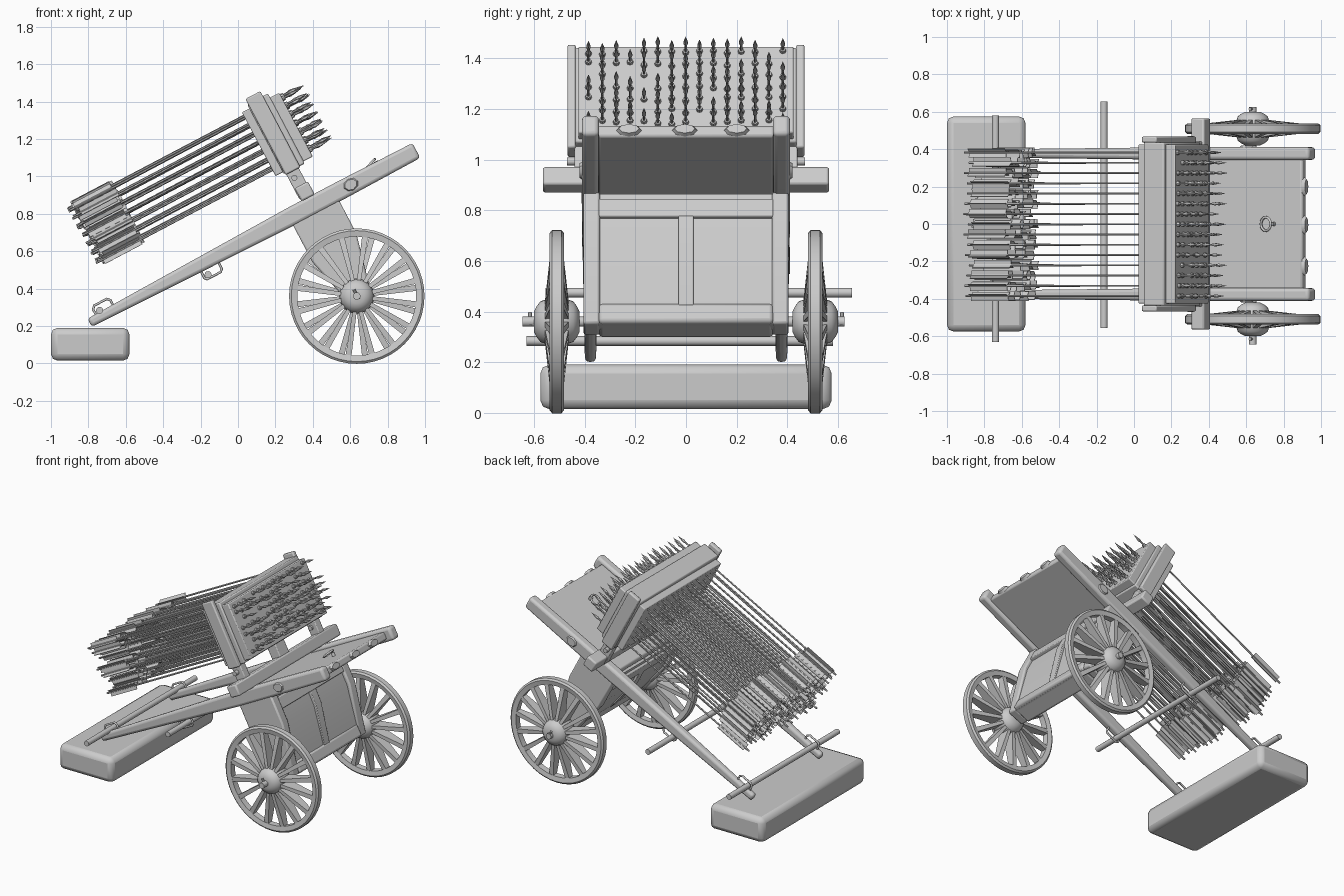
import bpy, bmesh, math, random
from mathutils import Matrix, Vector

if "Cube" in bpy.data.objects:
    bpy.data.objects.remove(bpy.data.objects["Cube"])

random.seed(4)
I = Matrix()
# tilted frame: x along the shafts, z square to them, origin on the axle
T = Matrix.Translation((0.635, 0, 0.36)) @ Matrix.Rotation(math.radians(-27.8), 4, 'Y')


def finish(name, bm, frame=I, bevel=0.0, seg=2):
    bmesh.ops.recalc_face_normals(bm, faces=bm.faces)
    me = bpy.data.meshes.new(name)
    bm.to_mesh(me)
    bm.free()
    ob = bpy.data.objects.new(name, me)
    bpy.context.collection.objects.link(ob)
    ob.matrix_world = frame
    if bevel:
        m = ob.modifiers.new("Bevel", 'BEVEL')
        m.width, m.segments = bevel, seg
    bpy.ops.object.select_all(action='DESELECT')
    bpy.context.view_layer.objects.active = ob
    ob.select_set(True)
    bpy.ops.object.shade_smooth_by_angle(angle=math.radians(40))
    return ob


def add_box(bm, x0, x1, y0, y1, z0, z1):
    m = Matrix.Translation(((x0 + x1) / 2, (y0 + y1) / 2, (z0 + z1) / 2))
    m = m @ Matrix.Diagonal((x1 - x0, y1 - y0, z1 - z0, 1))
    return bmesh.ops.create_cube(bm, size=1, matrix=m)['verts']


def box(name, dims, frame=T, bevel=0.006):
    bm = bmesh.new()
    add_box(bm, *dims)
    return finish(name, bm, frame, bevel)


def add_cone(bm, a, b, r1, r2, n=10):
    a, b = Vector(a), Vector(b)
    d = b - a
    m = Matrix.Translation((a + b) / 2) @ d.to_track_quat('Z', 'Y').to_matrix().to_4x4()
    bmesh.ops.create_cone(bm, cap_ends=True, segments=n, radius1=r1, radius2=r2,
                          depth=d.length, matrix=m)


def rod(name, a, b, r, frame=T, n=12):
    bm = bmesh.new()
    add_cone(bm, a, b, r, r, n)
    return finish(name, bm, frame)


def add_prism(bm, prof, y0, y1):
    v0 = [bm.verts.new((x, y0, z)) for x, z in prof]
    v1 = [bm.verts.new((x, y1, z)) for x, z in prof]
    bm.faces.new(v0)
    bm.faces.new(v1)
    for i in range(len(prof)):
        j = (i + 1) % len(prof)
        bm.faces.new((v0[i], v0[j], v1[j], v1[i]))


def add_lathe(bm, prof, n=32, closed=False):
    # revolve (radius, y) points around the y axis
    rings = [[bm.verts.new((r * math.cos(2 * math.pi * k / n), y, r * math.sin(2 * math.pi * k / n)))
              for k in range(n)] for r, y in prof]
    for i in range(len(rings) if closed else len(rings) - 1):
        a, b = rings[i], rings[(i + 1) % len(rings)]
        for k in range(n):
            bm.faces.new((a[k], a[(k + 1) % n], b[(k + 1) % n], b[k]))
    if not closed:
        bm.faces.new(rings[0])
        bm.faces.new(rings[-1])


def wire(name, pts, r, frame=T):
    cu = bpy.data.curves.new(name, 'CURVE')
    cu.dimensions, cu.bevel_depth, cu.bevel_resolution = '3D', r, 2
    s = cu.splines.new('POLY')
    s.points.add(len(pts) - 1)
    for p, c in zip(s.points, pts):
        p.co = (*c, 1)
    s.use_cyclic_u = True
    ob = bpy.data.objects.new(name, cu)
    bpy.context.collection.objects.link(ob)
    ob.matrix_world = frame


# resting block
box("rest_block", (-1, -0.58, -0.575, 0.575, 0.015, 0.19), I, 0.035)

# wheels
for s in (-1, 1):
    bm = bmesh.new()
    add_lathe(bm, [(0.318, -0.022), (0.35, -0.028), (0.362, -0.018), (0.362, 0.018),
                   (0.35, 0.028), (0.318, 0.022)], 48, True)
    add_lathe(bm, [(0.04, -0.09), (0.06, -0.08), (0.08, -0.065), (0.092, -0.03), (0.094, 0),
                   (0.092, 0.03), (0.08, 0.065), (0.06, 0.08), (0.04, 0.09)])
    for k in range(16):
        vs = add_box(bm, 0.07, 0.325, -0.02, 0.02, -0.016, 0.016)
        for v in vs:
            if v.co.x < 0.2:
                v.co.y *= 2.4
                v.co.z *= 0.65
        bmesh.ops.rotate(bm, verts=vs, matrix=Matrix.Rotation(2 * math.pi * (k + 0.5 + s * 0.15) / 16, 3, 'Y'))
    finish("wheel", bm, Matrix.Translation((0.635, s * 0.51, 0.36)))
    rod("linchpin", (0.62, s * 0.615, 0.395), (0.645, s * 0.615, 0.345), 0.008, I, 8)
rod("axle", (0.635, -0.645, 0.36), (0.635, 0.625, 0.36), 0.02, I, 16)

# cart body: two end plates, inset core and frame rails
prof = [(-0.125, 0.5), (0.155, 0.5), (0.155, 0.3), (0.07, -0.045), (-0.05, -0.035), (-0.125, 0.27)]
for s in (-1, 1):
    bm = bmesh.new()
    add_prism(bm, prof, s * 0.34, s * 0.405)
    finish("body_end", bm, T, 0.01)
bm = bmesh.new()
add_prism(bm, [(x * 0.85, z) for x, z in prof], -0.345, 0.345)
finish("body_core", bm, T)
bm = bmesh.new()
add_prism(bm, [(-0.121, 0.41), (0.151, 0.41), (0.151, 0.3), (0.083, 0.03), (-0.062, 0.03), (-0.121, 0.27)], -0.03, 0.03)
finish("body_middle_post", bm, T, 0.004)
box("body_top_rail", (-0.123, 0.153, -0.345, 0.345, 0.39, 0.47))
box("body_bottom_rail", (-0.058, 0.085, -0.345, 0.345, -0.044, 0.04), T, 0.015)

# shafts, tapered to the rear, with side studs and rod staples
for s in (-1, 1):
    bm = bmesh.new()
    vs = add_box(bm, -1.33, 0.645, -0.034, 0.034, 0.49, 0.59)
    for x in (-0.1, 0.2):
        bmesh.ops.bisect_plane(bm, geom=bm.verts[:] + bm.edges[:] + bm.faces[:],
                               plane_co=(x, 0, 0), plane_no=(1, 0, 0))
    for v in bm.verts:
        k = 0.5 if v.co.x < -1 else 0.9 if v.co.x > 0.5 else 1
        v.co.z = 0.54 + (v.co.z - 0.54) * k
        v.co.y = v.co.y * (0.65 if k == 0.5 else 1) + s * 0.377
    finish("shaft", bm, T, 0.018, 3)
    bm = bmesh.new()
    add_cone(bm, (0.25, s * 0.4, 0.542), (0.25, s * 0.42, 0.542), 0.05, 0.035, 8)
    bmesh.ops.scale(bm, vec=(1, 1, 0.8), space=Matrix.Translation((0, 0, -0.542)), verts=bm.verts)
    finish("side_stud", bm, T)
    for u, w in ((-0.62, 0.485), (-1.225, 0.575)):
        y = s * 0.375
        wire("rod_staple", [(u - 0.055, y, w - 0.02), (u - 0.045, y, w - 0.032), (u + 0.035, y, w - 0.032),
                            (u + 0.05, y, w - 0.02), (u + 0.05, y, w + 0.02), (u + 0.035, y, w + 0.035),
                            (u - 0.04, y, w + 0.035), (u - 0.055, y, w + 0.02)], 0.007)
rod("middle_handle", (-0.65, -0.555, 0.472), (-0.65, 0.655, 0.472), 0.019)
rod("rear_handle", (-1.252, -0.63, 0.574), (-1.252, 0.58, 0.574), 0.019)

# front deck with studs and ring
box("deck", (-0.1, 0.595, -0.35, 0.35, 0.512, 0.565), T, 0.012)
for y in (-0.225, -0.005, 0.2):
    bm = bmesh.new()
    add_cone(bm, (0.592, y, 0.54), (0.61, y, 0.54), 0.052, 0.04, 8)
    bmesh.ops.scale(bm, vec=(1, 1, 0.5), space=Matrix.Translation((0, 0, -0.54)), verts=bm.verts)
    finish("deck_stud", bm, T)
rod("ring_eye", (0.425, 0, 0.55), (0.425, 0, 0.59), 0.012)
wire("deck_ring", [(0.39 + 0.036 * math.cos(a * math.pi / 8), 0.036 * math.sin(a * math.pi / 8),
                    0.59 + 0.012 * math.cos(a * math.pi / 8)) for a in range(16)], 0.007)

# cross beam, posts and side boards carrying the launcher
box("cross_beam", (-0.025, 0.055, -0.565, 0.565, 0.585, 0.665), T, 0.01)
box("centre_post", (-0.03, 0.045, -0.05, 0.05, 0.6, 0.8))
for s in (-1, 1):
    y = sorted((s * 0.385, s * 0.44))
    box("support_post", (-0.03, 0.045, *y, 0.6, 0.8))
    y = sorted((s * 0.435, s * 0.468))
    box("side_board", (-0.035, 0.055, *y, 0.75, 1.21), T, 0.008)
    rod("pivot_pin", (0.0, s * 0.37, 0.715), (0.0, s * 0.47, 0.715), 0.016)

# launcher box
box("launcher_core", (-0.085, 0.14, -0.425, 0.425, 0.77, 1.155), T, 0.006)
box("launcher_band", (-0.04, 0.085, -0.437, 0.437, 0.757, 1.18), T, 0.008)

# rocket arrows
bm = bmesh.new()
for c in range(15):
    for r in range(7):
        if random.random() < 0.15:
            continue
        y = -0.385 + c * 0.0548
        z = 0.815 + r * 0.052 + random.uniform(-0.01, 0.01)
        d = random.uniform(-0.035, 0.01)
        e = d * 0.7 + 0.012
        add_cone(bm, (-1.14 + e, y, z), (0.2 + d, y, z), 0.0065, 0.0055, 6)
        add_cone(bm, (0.13, y, z), (0.155, y, z), 0.015, 0.011, 8)
        add_cone(bm, (0.2 + d, y, z), (0.22 + d, y, z), 0.005, 0.01, 6)
        add_cone(bm, (0.22 + d, y, z), (0.27 + d, y, z), 0.01, 0.0005, 6)
        a0 = random.uniform(0, 2)
        for k in range(3):
            vs = add_box(bm, -1.11 + e, -0.885 + e, 0.0, 0.028, -0.002, 0.002)
            bmesh.ops.rotate(bm, verts=vs, matrix=Matrix.Rotation(a0 + k * 2.094, 3, 'X'))
            bmesh.ops.translate(bm, verts=vs, vec=(0, y, z))
finish("rocket_arrows", bm, T)
